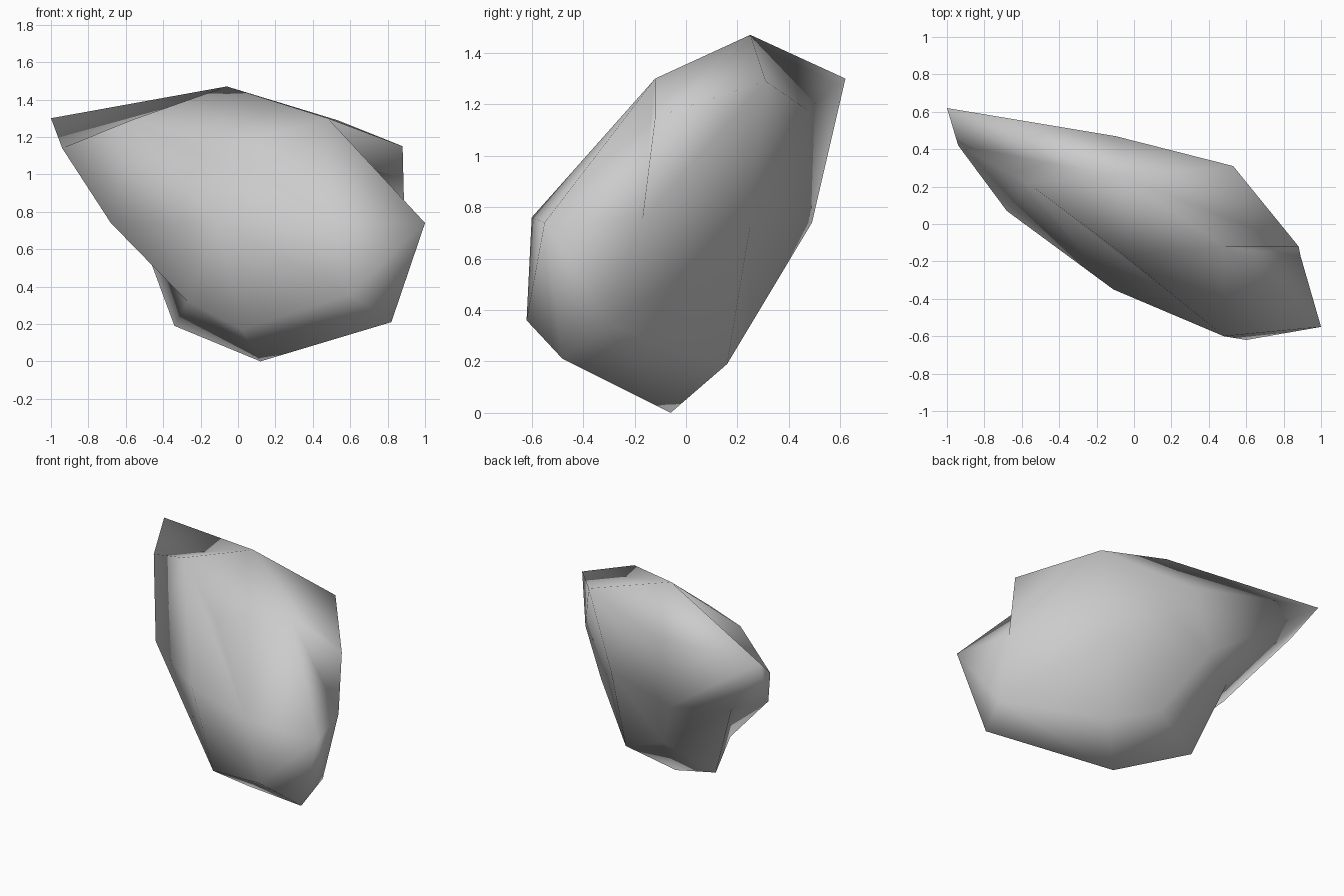
import bpy
import bmesh

# Remove the default object
default_cube = bpy.data.objects.get("Cube")
if default_cube:
    bpy.data.objects.remove(default_cube, do_unlink=True)


def make_material(name, colour):
    material = bpy.data.materials.new(name)
    material.use_nodes = True
    material.diffuse_color = colour
    material.node_tree.nodes["Principled BSDF"].inputs["Base Color"].default_value = colour
    return material


# Boulder cross-sections: eight points each, running anticlockwise from the right end
crown = (-.06, .25, 1.47)
shoulder = [(.48, -.12, 1.3), (.88, -.12, 1.15), (.53, .31, 1.29), (-.1, .47, 1.18),
            (-1, .62, 1.3), (-.94, .42, 1.14), (-.57, .22, 1.29), (-.05, -.17, 1.15)]
waist = [(1, -.55, .74), (.89, -.17, .75), (.4, .25, .73), (-.22, .49, .74),
         (-.54, .27, .73), (-.68, .07, .74), (-.11, -.35, .74), (.48, -.6, .76)]
foot = [(.82, -.48, .21), (.86, -.3, .34), (.35, .16, .19), (0, .25, .34),
        (-.34, .16, .19), (-.27, -.1, .32), (.02, -.3, .17), (.6, -.62, .36)]
base = (.12, -.06, 0)


def bridge(bm, upper, lower):
    """Join two rings with triangle pairs whose diagonals alternate in direction."""
    count = len(upper)
    for i in range(count):
        j = (i + 1) % count
        a, b, c, d = upper[i], lower[i], lower[j], upper[j]
        if i % 2:
            bm.faces.new((a, b, d))
            bm.faces.new((b, c, d))
        else:
            bm.faces.new((a, b, c))
            bm.faces.new((a, c, d))


def cap(bm, centre, ring):
    """Close a ring with a fan of triangles around a centre point."""
    for start, end in zip(ring, ring[1:] + ring[:1]):
        bm.faces.new((centre, start, end))


# Skin the boulder
bm = bmesh.new()
rings = [[bm.verts.new(point) for point in ring] for ring in (shoulder, waist, foot)]
for upper, lower in zip(rings, rings[1:]):
    bridge(bm, upper, lower)
cap(bm, bm.verts.new(crown), rings[0])
cap(bm, bm.verts.new(base), rings[-1])
bmesh.ops.recalc_face_normals(bm, faces=bm.faces[:])
for face in bm.faces:
    face.smooth = True

mesh = bpy.data.meshes.new("boulder")
bm.to_mesh(mesh)
bm.free()
mesh.materials.append(make_material("stone grey", (.6, .6, .6, 1)))
boulder = bpy.data.objects.new("boulder", mesh)
bpy.context.collection.objects.link(boulder)
